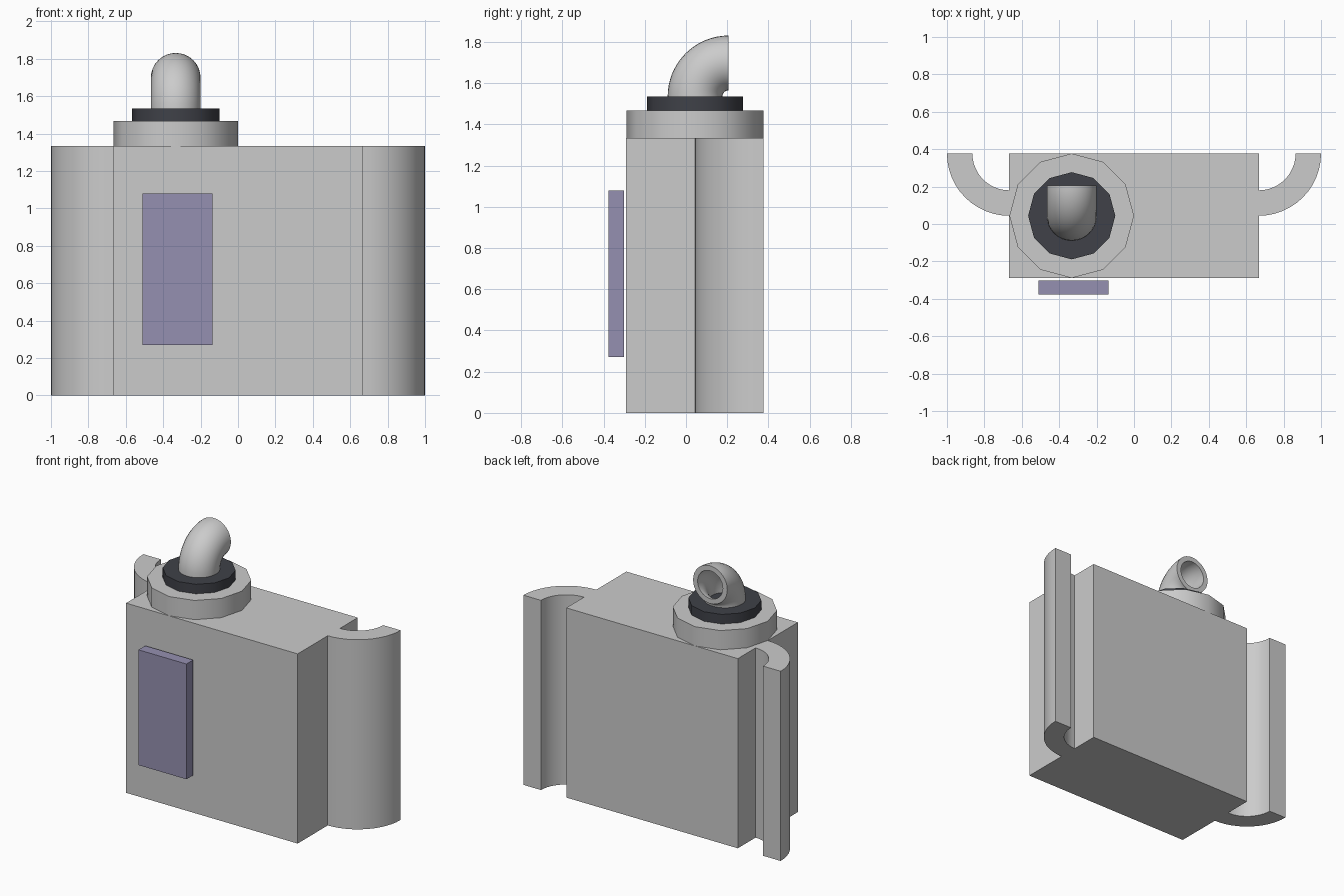
import bpy, bmesh
from math import sin, cos, pi, radians

if "Cube" in bpy.data.objects:
    bpy.data.objects.remove(bpy.data.objects["Cube"])


def finish(name, bm, color=None, smooth=None):
    bmesh.ops.recalc_face_normals(bm, faces=bm.faces)
    me = bpy.data.meshes.new(name)
    bm.to_mesh(me)
    bm.free()
    ob = bpy.data.objects.new(name, me)
    bpy.context.collection.objects.link(ob)
    if color:
        mat = bpy.data.materials.new(name + "_colour")
        mat.diffuse_color = (*color, 1)
        mat.use_nodes = True
        mat.node_tree.nodes["Principled BSDF"].inputs["Base Color"].default_value = mat.diffuse_color
        me.materials.append(mat)
    if smooth:
        bpy.ops.object.select_all(action='DESELECT')
        ob.select_set(True)
        bpy.context.view_layer.objects.active = ob
        bpy.ops.object.shade_smooth_by_angle(angle=radians(smooth))
    return ob


def prism(name, outline, z0, z1, color=None, smooth=None):
    """Extrude a flat outline from z0 up to z1."""
    bm = bmesh.new()
    face = bm.faces.new([bm.verts.new((x, y, z0)) for x, y in outline])
    res = bmesh.ops.extrude_face_region(bm, geom=[face], use_keep_orig=True)
    top = [g for g in res["geom"] if isinstance(g, bmesh.types.BMVert)]
    bmesh.ops.translate(bm, verts=top, vec=(0, 0, z1 - z0))
    return finish(name, bm, color, smooth)


def rect(x0, x1, y0, y1):
    return [(x0, y0), (x1, y0), (x1, y1), (x0, y1)]


def circle(x, y, r, n):
    return [(x + r * cos(2 * pi * i / n), y + r * sin(2 * pi * i / n)) for i in range(n)]


# Main tank and front panel
prism("body", rect(-0.667, 0.667, -0.29, 0.377), 0, 1.333)
prism("front_panel", rect(-0.51, -0.137, -0.377, -0.302), 0.27, 1.08, (0.30, 0.28, 0.44))

# Curved side brackets
N = 12
for side, s in (("left", -1), ("right", 1)):
    arc = [(sin(i / N * pi / 2), -cos(i / N * pi / 2)) for i in range(N + 1)]
    outline = [(s * (0.667 + 0.333 * x), 0.377 + 0.333 * y) for x, y in arc]
    outline += [(s * (0.667 + 0.197 * x), 0.377 + 0.197 * y) for x, y in reversed(arc)]
    prism(side + "_bracket", outline, 0, 1.333, smooth=35)

# Stepped collar on top
CX, CY = -0.333, 0.044
prism("neck_flange", circle(CX, CY, 0.333, 12), 1.333, 1.468, smooth=40)
prism("neck_gasket", circle(CX, CY, 0.233, 12), 1.468, 1.535, (0.05, 0.053, 0.065), smooth=40)

# Hollow elbow pipe: outer and inner skins swept through a quarter turn
BEND, STEPS, SIDES = 0.163, 16, 32
bm = bmesh.new()
skins = []
for r in (0.133, 0.098):
    rings = []
    for i in range(STEPS + 1):
        a = i / STEPS * pi / 2
        ring = []
        for j in range(SIDES):
            t = 2 * pi * j / SIDES
            d = BEND + r * cos(t)
            ring.append(bm.verts.new((CX + r * sin(t), CY + BEND - d * cos(a), 1.535 + d * sin(a))))
        rings.append(ring)
    skins.append(rings)
outer, inner = skins
strips = [(k[i], k[i + 1]) for k in skins for i in range(STEPS)]
strips += [(outer[0], inner[0]), (outer[-1], inner[-1])]
for a, b in strips:
    for j in range(SIDES):
        k = (j + 1) % SIDES
        bm.faces.new((a[j], a[k], b[k], b[j]))
finish("elbow_pipe", bm, smooth=40)
